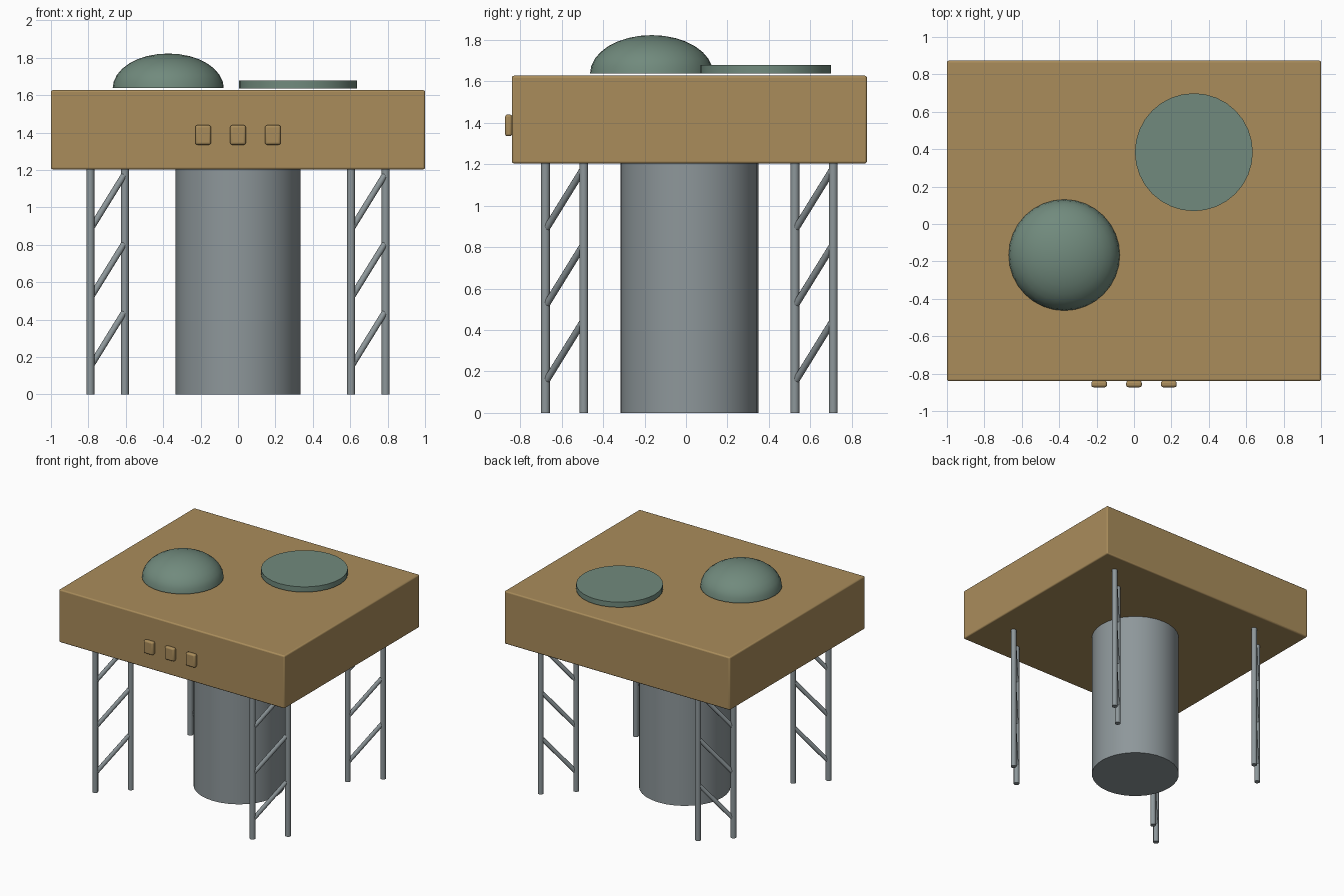
import bpy
import math
from mathutils import Vector

if "Cube" in bpy.data.objects:
    bpy.data.objects.remove(bpy.data.objects["Cube"])

YC = 0.016  # y centre of the tank body


def material(name, rgb):
    m = bpy.data.materials.new(name)
    m.diffuse_color = (*rgb, 1)
    m.use_nodes = True
    m.node_tree.nodes["Principled BSDF"].inputs["Base Color"].default_value = m.diffuse_color
    return m


TAN = material("tan", (0.40, 0.265, 0.105))
GREY = material("steel grey", (0.27, 0.31, 0.325))
GREEN = material("grey green", (0.165, 0.255, 0.205))


def finish(name, mat):
    ob = bpy.context.object
    ob.name = name
    ob.data.materials.append(mat)
    bpy.ops.object.shade_smooth_by_angle(angle=math.radians(35))
    return ob


def box(name, lo, hi, mat, bevel):
    lo, hi = Vector(lo), Vector(hi)
    bpy.ops.mesh.primitive_cube_add(size=1, location=(lo + hi) / 2)
    bpy.context.object.scale = hi - lo
    bpy.ops.object.transform_apply(location=False, rotation=False, scale=True)
    ob = finish(name, mat)
    mod = ob.modifiers.new("rounded edges", 'BEVEL')
    mod.width, mod.segments = bevel, 3
    return ob


def rod(name, a, b, radius, mat, sides):
    a, b = Vector(a), Vector(b)
    d = b - a
    bpy.ops.mesh.primitive_cylinder_add(
        vertices=sides, radius=radius, depth=d.length, location=(a + b) / 2,
        rotation=d.to_track_quat('Z', 'Y').to_euler())
    return finish(name, mat)


# Slab and the column that carries it
box("slab", (-1, -0.84, 1.204), (1, 0.873, 1.627), TAN, 0.01)
rod("column", (0, YC, 0), (0, YC, 1.21), 0.333, GREY, 32)

# Three buttons on the front face
for i in (-1, 0, 1):
    x = i * 0.186
    box("button", (x - 0.042, -0.873, 1.335), (x + 0.042, -0.839, 1.44), TAN, 0.012)

# Four legs, each a diagonal pair of poles with three slanted braces
H = 0.0925  # half spacing of the poles in x and y
for sx in (-1, 1):
    for sy in (-1, 1):
        cx, cy = sx * 0.697, YC + sy * 0.602
        for s in (-1, 1):
            x, y = cx + s * H, cy + s * H
            rod("leg_pole", (x, y, 0), (x, y, 1.21), 0.0215, GREY, 16)
        for k in range(3):
            z = 0.16 + k * 0.367
            rod("leg_brace", (cx - 0.085, cy - 0.085, z),
                (cx + 0.085, cy + 0.085, z + 0.275), 0.0165, GREY, 12)

# Flat disc just above the slab
rod("disc", (0.32, 0.384, 1.637), (0.32, 0.384, 1.679), 0.315, GREEN, 32)

# Flattened half dome: a sphere cut at its middle
bpy.ops.mesh.primitive_uv_sphere_add(segments=32, ring_count=16, radius=1)
bpy.ops.object.mode_set(mode='EDIT')
bpy.ops.mesh.select_all(action='SELECT')
bpy.ops.mesh.bisect(plane_co=(0, 0, 0), plane_no=(0, 0, 1),
                    use_fill=True, clear_inner=True)
bpy.ops.object.mode_set(mode='OBJECT')
dome = bpy.context.object
dome.scale = (0.297, 0.297, 0.185)
dome.location = (-0.373, -0.166, 1.638)
bpy.ops.object.transform_apply(location=False, rotation=False, scale=True)
finish("dome", GREEN)
